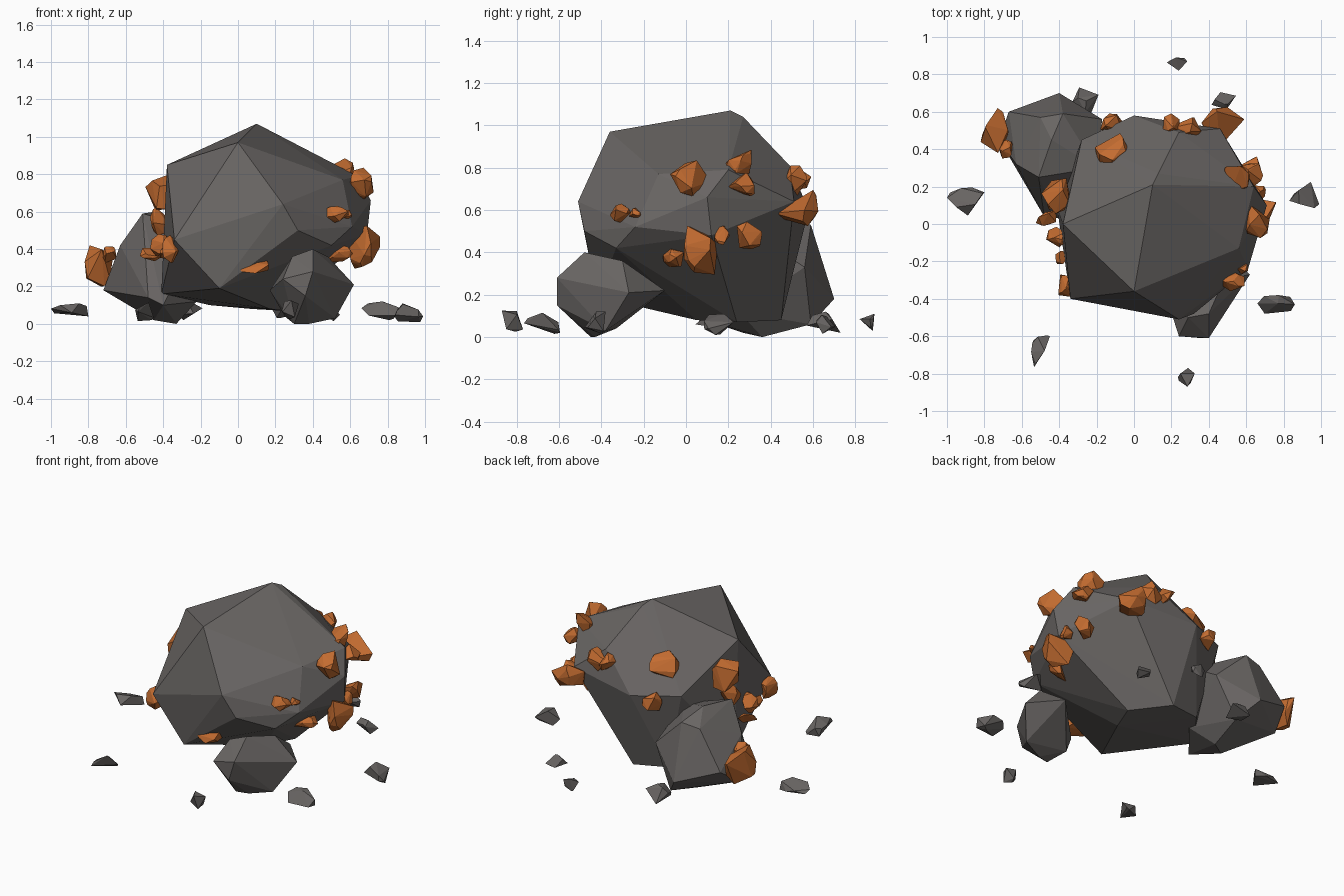
import bpy, bmesh, random
from mathutils import Vector


def material(name, rgb):
    m = bpy.data.materials.new(name)
    m.diffuse_color = (*rgb, 1)
    return m


stone = material("stone", (0.14, 0.13, 0.125))
copper = material("copper_ore", (0.55, 0.15, 0.03))


def hull(name, points, mat):
    """Flat-faced convex rock around a handful of corner points."""
    bm = bmesh.new()
    for p in points:
        bm.verts.new(p)
    bmesh.ops.convex_hull(bm, input=bm.verts)
    loose = [v for v in bm.verts if not v.link_faces]
    bmesh.ops.delete(bm, geom=loose, context='VERTS')
    bmesh.ops.recalc_face_normals(bm, faces=bm.faces)
    me = bpy.data.meshes.new(name)
    bm.to_mesh(me)
    bm.free()
    me.materials.append(mat)
    ob = bpy.data.objects.new(name, me)
    bpy.context.collection.objects.link(ob)
    return ob


def chunk(name, centre, size, mat, seed, corners=11):
    """Random faceted chunk stretched to fill the given box."""
    rnd = random.Random(seed)
    pts = [Vector([rnd.gauss(0, 1) for _ in range(3)]).normalized() for _ in range(corners)]
    lo = [min(p[i] for p in pts) for i in range(3)]
    hi = [max(p[i] for p in pts) for i in range(3)]
    hull(name, [[centre[i] + size[i] * ((p[i] - lo[i]) / (hi[i] - lo[i]) - 0.5)
                 for i in range(3)] for p in pts], mat)


# main boulder, leaning over its narrow foot
hull("main_boulder", [
    (0.10, 0.21, 1.07), (0.13, 0.27, 1.04), (0.0, -0.36, 0.97), (-0.38, 0.0, 0.85),
    (0.24, -0.51, 0.64), (0.32, -0.48, 0.50), (-0.34, -0.40, 0.45), (-0.10, -0.42, 0.19),
    (-0.41, 0.08, 0.16), (0.56, -0.13, 0.77), (0.64, 0.20, 0.79), (0.71, 0.10, 0.66),
    (0.69, 0.12, 0.48), (0.61, -0.24, 0.52), (0.50, -0.33, 0.42), (0.46, 0.51, 0.64),
    (0.24, 0.49, 0.81), (0.0, 0.58, 0.60), (-0.28, 0.45, 0.62), (0.25, 0.24, 0.07),
    (0.07, 0.45, 0.08), (0.17, 0.05, 0.08), (-0.15, 0.40, 0.10)], stone)

# rock leaning at the back left
hull("back_left_rock", [
    (-0.51, 0.25, 0.59), (-0.44, 0.45, 0.60), (-0.38, 0.59, 0.53), (-0.50, 0.57, 0.51),
    (-0.63, 0.32, 0.42), (-0.67, 0.60, 0.28), (-0.72, 0.45, 0.18), (-0.40, 0.70, 0.18),
    (-0.17, 0.56, 0.33), (-0.48, 0.04, 0.14), (-0.40, 0.03, 0.10), (-0.45, 0.27, 0.02),
    (-0.33, 0.36, 0.0), (-0.22, 0.25, 0.12), (-0.30, 0.59, 0.06), (-0.2, 0.3, 0.5)], stone)

# rock at the front right
hull("front_right_rock", [
    (0.40, -0.48, 0.40), (0.29, -0.50, 0.36), (0.24, -0.60, 0.24), (0.40, -0.61, 0.28),
    (0.36, -0.61, 0.15), (0.62, -0.27, 0.21), (0.52, -0.38, 0.03), (0.30, -0.45, 0.0),
    (0.38, -0.43, 0.0), (0.17, -0.38, 0.18), (0.45, -0.10, 0.22), (0.48, -0.30, 0.36),
    (0.25, -0.33, 0.04)], stone)

# loose pebbles: centre, size
pebbles = [
    ((-0.90, 0.12, 0.075), (0.20, 0.15, 0.07)), ((0.91, 0.155, 0.06), (0.16, 0.14, 0.10)),
    ((0.76, -0.43, 0.07), (0.20, 0.10, 0.10)), ((0.28, -0.82, 0.075), (0.09, 0.10, 0.10)),
    ((-0.50, -0.68, 0.065), (0.10, 0.17, 0.10)), ((0.23, 0.855, 0.07), (0.11, 0.07, 0.08)),
    ((0.48, 0.66, 0.06), (0.13, 0.09, 0.09)), ((-0.26, 0.65, 0.07), (0.14, 0.16, 0.10))]
for i, (c, s) in enumerate(pebbles):
    chunk(f"pebble_{i + 1}", c, s, stone, 40 + i, 9)

# copper nuggets set in the rocks: centre, size
nuggets = [
    ((-0.745, 0.50, 0.31), (0.15, 0.24, 0.22)), ((-0.69, 0.40, 0.37), (0.08, 0.10, 0.09)),
    ((-0.415, 0.15, 0.70), (0.16, 0.19, 0.19)), ((-0.42, 0.14, 0.55), (0.10, 0.13, 0.15)),
    ((-0.36, -0.33, 0.40), (0.09, 0.12, 0.15)), ((-0.42, -0.07, 0.42), (0.10, 0.11, 0.12)),
    ((-0.39, -0.18, 0.38), (0.06, 0.07, 0.07)), ((-0.47, 0.03, 0.37), (0.11, 0.08, 0.07)),
    ((-0.12, 0.38, 0.75), (0.18, 0.21, 0.18)), ((-0.12, 0.53, 0.58), (0.12, 0.12, 0.13)),
    ((0.29, 0.52, 0.74), (0.14, 0.10, 0.14)), ((0.20, 0.54, 0.75), (0.09, 0.10, 0.11)),
    ((0.475, 0.52, 0.61), (0.23, 0.21, 0.17)), ((0.55, 0.24, 0.80), (0.14, 0.14, 0.17)),
    ((0.63, 0.26, 0.72), (0.12, 0.13, 0.11)), ((0.66, 0.02, 0.75), (0.13, 0.19, 0.17)),
    ((0.67, 0.07, 0.41), (0.18, 0.16, 0.23)), ((0.63, 0.30, 0.48), (0.11, 0.12, 0.13)),
    ((0.67, 0.17, 0.48), (0.07, 0.07, 0.09)), ((0.52, -0.31, 0.585), (0.14, 0.10, 0.09)),
    ((0.58, -0.24, 0.585), (0.06, 0.06, 0.05)), ((0.54, -0.06, 0.38), (0.15, 0.10, 0.10)),
    ((0.08, -0.41, 0.31), (0.17, 0.14, 0.08))]
for i, (c, s) in enumerate(nuggets):
    chunk(f"copper_nugget_{i + 1}", c, s, copper, 100 + i, 14)
